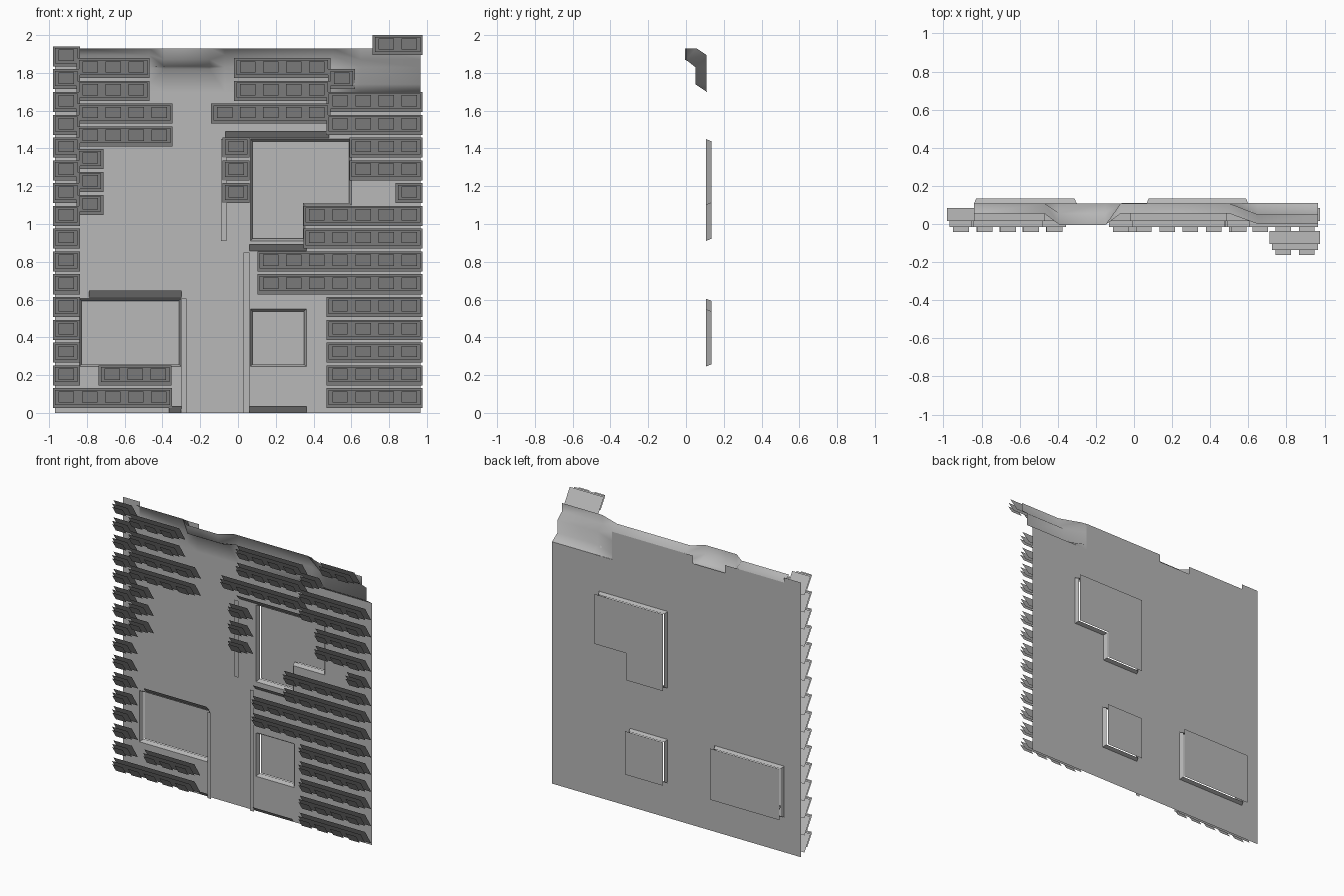
import bpy

cube = bpy.data.objects.get("Cube")
if cube:
    bpy.data.objects.remove(cube, do_unlink=True)

grey = bpy.data.materials.new("plain grey")
grey.use_nodes = True
colour = (0.48, 0.48, 0.48, 1)
grey.diffuse_color = colour
grey.node_tree.nodes["Principled BSDF"].inputs["Base Color"].default_value = colour

WALL_Y = 0.11
REVEAL_Y = 0.135
PANE_Y = 0.162


def make(name, verts, faces):
    mesh = bpy.data.meshes.new(name)
    mesh.from_pydata(verts, [], faces)
    mesh.materials.append(grey)
    obj = bpy.data.objects.new(name, mesh)
    bpy.context.collection.objects.link(obj)
    return obj


def sheets(name, quads):
    """One mesh of upright or tilted sheets: x0, x1, low (y, z), high (y, z)."""
    verts, faces = [], []
    for x0, x1, (y0, z0), (y1, z1) in quads:
        n = len(verts)
        verts += [(x0, y0, z0), (x1, y0, z0), (x1, y1, z1), (x0, y1, z1)]
        faces.append((n, n + 1, n + 2, n + 3))
    make(name, verts, faces)


# Wall sheet, cut into cells so that the window openings stay empty
openings = [(0.065, 0.60, 1.10, 1.45), (0.065, 0.355, 0.91, 1.10),
            (0.065, 0.362, 0.245, 0.55), (-0.84, -0.30, 0.245, 0.605)]
xs = sorted({-0.97, 0.965, *[v for o in openings for v in o[:2]]})
zs = sorted({0, 1.70, *[v for o in openings for v in o[2:]]})
cells = []
for x0, x1 in zip(xs, xs[1:]):
    for z0, z1 in zip(zs, zs[1:]):
        cx, cz = (x0 + x1) / 2, (z0 + z1) / 2
        if not any(a < cx < b and c < cz < d for a, b, c, d in openings):
            cells.append((x0, x1, (WALL_Y, z0), (WALL_Y, z1)))

# Upper wall, lower behind the bay
for x0, x1, top in [(-0.97, -0.84, 1.93), (-0.84, -0.38, 1.895),
                    (-0.38, -0.13, 1.84), (-0.13, 0.50, 1.895)]:
    cells.append((x0, x1, (WALL_Y, 1.70), (WALL_Y, top)))
sheets("wall", cells)


# Windows: tapered open reveals with a full-size pane set behind them
def window(name, outline, inner):
    n = len(outline)
    verts = [(x, WALL_Y - 0.005, z) for x, z in outline]
    verts += [(x, REVEAL_Y, z) for x, z in inner]
    make(name + "_reveal", verts,
         [(i, (i + 1) % n, n + (i + 1) % n, n + i) for i in range(n)])
    make(name + "_pane", [(x, PANE_Y, z) for x, z in outline], [tuple(range(n))])


def box_outline(x0, x1, z0, z1, t=0.0):
    return [(x0 + t, z0 + t), (x1 - t, z0 + t), (x1 - t, z1 - t), (x0 + t, z1 - t)]


def notched_outline(t=0.0):
    (x0, x2, z1, z2), (_, x1, z0, _) = openings[:2]
    return [(x0 + t, z0 + t), (x1 - t, z0 + t), (x1 - t, z1 + t),
            (x2 - t, z1 + t), (x2 - t, z2 - t), (x0 + t, z2 - t)]


TAPER = 0.012
window("upper_window", notched_outline(), notched_outline(TAPER))
for name, o in zip(("lower_left_window", "lower_right_window"), openings[2:]):
    window(name, box_outline(*o), box_outline(*o, TAPER))

# Cornice, bay and stepped corner, lofted between profiles from top to bottom
FACE_Y = WALL_Y - 0.002
flat = [(0.055, 1.93), (FACE_Y, 1.895), (FACE_Y, 1.83), (FACE_Y, 1.74), (FACE_Y, 1.70)]
bay = [(-0.005, 1.93), (-0.005, 1.87), (0.055, 1.835), (FACE_Y, 1.82), (FACE_Y, 1.70)]
corner = [(0, 1.93), (0, 1.87), (0.05, 1.83), (0.05, 1.74), (WALL_Y, 1.70)]
stations = [(-0.84, flat), (-0.47, flat), (-0.39, bay), (-0.15, bay), (-0.07, flat),
            (0.50, flat), (0.65, corner), (0.965, corner)]
verts = [(x, y, z) for x, profile in stations for y, z in profile]
rows = len(flat)
faces = [(s * rows + r, s * rows + r + 1, (s + 1) * rows + r + 1, (s + 1) * rows + r)
         for s in range(len(stations) - 1) for r in range(rows - 1)]
make("cornice", verts, faces).data.shade_smooth()

# Ledges tilted out over the windows and along the foot
for x0, x1, z in [(-0.065, 0.483, 1.455), (0.06, 0.362, 0.857), (-0.79, -0.30, 0.61),
                  (0.06, 0.362, 0), (-0.365, -0.30, 0)]:
    sheets("ledge", [(x0, x1, (WALL_Y, z), (0.075, z + 0.037))])

# Narrow upright trim strips
for x0, x1, z0, z1 in [(-0.09, -0.06, 0.91, 1.45), (0.029, 0.06, 0, 0.85),
                       (-0.302, -0.273, 0, 0.605)]:
    sheets("trim_strip", [(x0, x1, (0.09, z0), (0.09, z1))])

# Studded slats: three stacked tilted sheets, the front one split into studs
PITCH = 0.122
MARGIN = 0.021
STEP = 0.1206


def slat(x, z, studs, shift=0.0):
    width = PITCH * studs + MARGIN
    quads = [(x, x + width, (0.084 + shift, z - 0.053), (0.016 + shift, z + 0.053)),
             (x + 0.012, x + width - 0.012, (0.036 + shift, z - 0.036),
              (-0.016 + shift, z + 0.044))]
    for i in range(studs):
        sx = x + 0.031 + i * PITCH
        quads.append((sx, sx + 0.082, (-0.002 + shift, z - 0.024), (-0.042 + shift, z + 0.036)))
    sheets("slat", quads)


def full_row(k):
    return 0.078 + STEP * k


def half_row(k):
    return 0.137 + STEP * k


slat(-0.98, full_row(0), 5)
for k in range(1, 16):
    slat(-0.98, full_row(k), 1)
slat(-0.738, full_row(1), 3)

# Slats beside the edge column, on half-offset rows
for k, studs in zip(range(8, 15), (1, 1, 1, 4, 4, 3, 3)):
    slat(-0.855, half_row(k), studs)

# Slats ending at the opposite edge
for k, studs in enumerate((4, 4, 4, 4, 4, 7, 7, 5, 5, 1, 3, 3, 4, 4)):
    slat(0.977 - MARGIN - PITCH * studs, full_row(k), studs)
slat(0.477, full_row(14), 1)

# Slats in the middle of the wall
for k, x, studs in [(12, -0.142, 5), (13, -0.02, 4), (14, -0.02, 4)]:
    slat(x, half_row(k), studs)
for k in (9, 10, 11):
    slat(-0.082, full_row(k), 1)

# Highest slat, standing forward of the corner
slat(0.712, 1.947, 2, -0.121)
